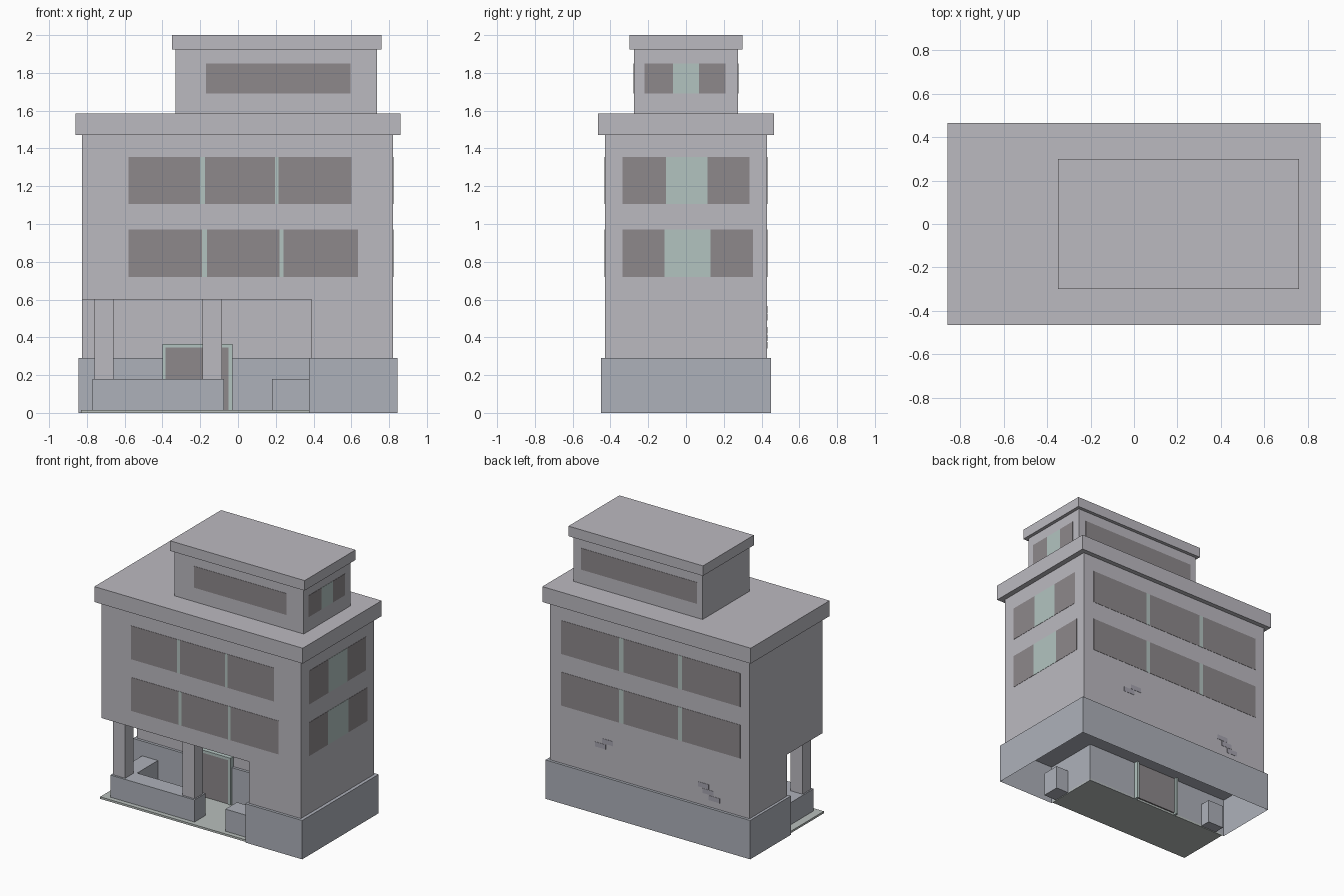
import bpy, bmesh

if "Cube" in bpy.data.objects:
    bpy.data.objects.remove(bpy.data.objects["Cube"])


def material(name, r, g, b):
    m = bpy.data.materials.new(name)
    m.diffuse_color = (r, g, b, 1)
    m.use_nodes = True
    m.node_tree.nodes["Principled BSDF"].inputs["Base Color"].default_value = m.diffuse_color
    return m


WALL = material("wall_grey", 0.50, 0.49, 0.53)
BASE = material("base_grey", 0.42, 0.44, 0.49)
GLASS = material("window_dark", 0.27, 0.25, 0.26)
MULLION = material("mullion_teal", 0.45, 0.55, 0.53)
BRICK = material("brick", 0.38, 0.37, 0.43)
SLAB = material("slab", 0.48, 0.52, 0.50)


def prism(name, outline, z0, z1, mat, top=True, bottom=True):
    """Vertical walls on a plan outline, with optional caps."""
    bm = bmesh.new()
    lo = [bm.verts.new((x, y, z0)) for x, y in outline]
    hi = [bm.verts.new((x, y, z1)) for x, y in outline]
    n = len(outline)
    for i in range(n):
        j = (i + 1) % n
        bm.faces.new((lo[i], lo[j], hi[j], hi[i]))
    if top:
        bm.faces.new(hi)
    if bottom:
        bm.faces.new(lo[::-1])
    me = bpy.data.meshes.new(name)
    bm.to_mesh(me)
    bm.free()
    me.materials.append(mat)
    ob = bpy.data.objects.new(name, me)
    bpy.context.collection.objects.link(ob)
    return ob


def box(name, x, y, z, mat, **caps):
    plan = [(x[0], y[0]), (x[1], y[0]), (x[1], y[1]), (x[0], y[1])]
    return prism(name, plan, z[0], z[1], mat, **caps)


def pane(name, side, at, span, z, mat, t=0.002):
    """Thin panel lying on a wall; side 'x' or 'y' is the wall normal."""
    thick = (at - t, at + t)
    if side == 'y':
        box(name, span, thick, z, mat)
    else:
        box(name, thick, span, z, mat)


def window_row(name, side, at, edges, z, mats):
    """Consecutive panes between the listed edges."""
    for i, mat in enumerate(mats):
        pane(f"{name}_{i + 1}", side, at, (edges[i], edges[i + 1]), z, mat)


# L-shaped ground floor, open underneath, leaving the porch corner free
prism("base_plinth", [(-0.845, -0.03), (0.375, -0.03), (0.375, -0.45),
                      (0.845, -0.45), (0.845, 0.45), (-0.845, 0.45)],
      0, 0.29, BASE, bottom=False)
prism("ground_floor_wall", [(-0.825, -0.01), (0.39, -0.01), (0.39, -0.43),
                            (0.82, -0.43), (0.82, 0.43), (-0.825, 0.43)],
      0.29, 0.60, WALL, top=False, bottom=False)

# Upper floors and roof slabs
box("upper_floors", (-0.825, 0.82), (-0.43, 0.43), (0.60, 1.47), WALL, top=False)
box("main_cornice", (-0.86, 0.86), (-0.465, 0.465), (1.47, 1.585), WALL)
box("penthouse", (-0.33, 0.735), (-0.275, 0.275), (1.585, 1.925), WALL,
    top=False, bottom=False)
box("penthouse_cornice", (-0.35, 0.76), (-0.30, 0.30), (1.925, 2.0), WALL)

# Porch: floor, low L-shaped wall, pillars, block
box("porch_floor", (-0.83, 0.375), (-0.44, -0.03), (0, 0.015), SLAB)
prism("porch_low_wall", [(-0.77, -0.405), (-0.075, -0.405), (-0.075, -0.275),
                         (-0.64, -0.275), (-0.64, 0.05), (-0.77, 0.05)],
      0.005, 0.18, BASE)
for i, x in enumerate((-0.76, -0.187)):
    box(f"porch_pillar_{i + 1}", (x, x + 0.102), (-0.39, -0.29), (0.18, 0.60), WALL)
box("porch_block", (0.18, 0.48), (-0.405, -0.27), (0.005, 0.18), BASE)

# Entrance door
box("door_glass", (-0.385, -0.05), (-0.038, -0.02), (0.015, 0.345), GLASS)
for nm, x, z in (("left_jamb", (-0.40, -0.385), (0.0, 0.345)),
                 ("right_jamb", (-0.05, -0.03), (0.0, 0.345)),
                 ("lintel", (-0.40, -0.03), (0.345, 0.365))):
    box("door_" + nm, x, (-0.045, 0.0), z, MULLION)

# Windows
UP, LOW, TOP = (1.105, 1.355), (0.72, 0.97), (1.69, 1.85)
five = [GLASS, MULLION, GLASS, MULLION, GLASS]
three = [GLASS, MULLION, GLASS]
window_row("front_upper_window", 'y', -0.43, [-0.58, -0.2, -0.175, 0.195, 0.215, 0.6], UP, five)
window_row("front_lower_window", 'y', -0.43, [-0.58, -0.19, -0.165, 0.22, 0.24, 0.635], LOW, five)
for nm, z in (("back_upper_window", UP), ("back_lower_window", LOW)):
    window_row(nm, 'y', 0.43, [-0.75, -0.27, -0.235, 0.215, 0.25, 0.73], z, five)
window_row("right_upper_window", 'x', 0.82, [-0.335, -0.105, 0.115, 0.335], UP, three)
window_row("right_lower_window", 'x', 0.82, [-0.335, -0.115, 0.13, 0.355], LOW, three)
pane("penthouse_front_window", 'y', -0.275, (-0.17, 0.595), TOP, GLASS)
pane("penthouse_back_window", 'y', 0.275, (-0.285, 0.673), TOP, GLASS)
window_row("penthouse_right_window", 'x', 0.735, [-0.22, -0.07, 0.07, 0.21], TOP, three)

# Exposed bricks on the back wall
for i, (x, z) in enumerate([(0.30, 0.53), (0.36, 0.49),
                            (-0.49, 0.42), (-0.53, 0.38), (-0.58, 0.34)]):
    pane(f"brick_{i + 1}", 'y', 0.43, (x, x + 0.09), (z, z + 0.035), BRICK)
